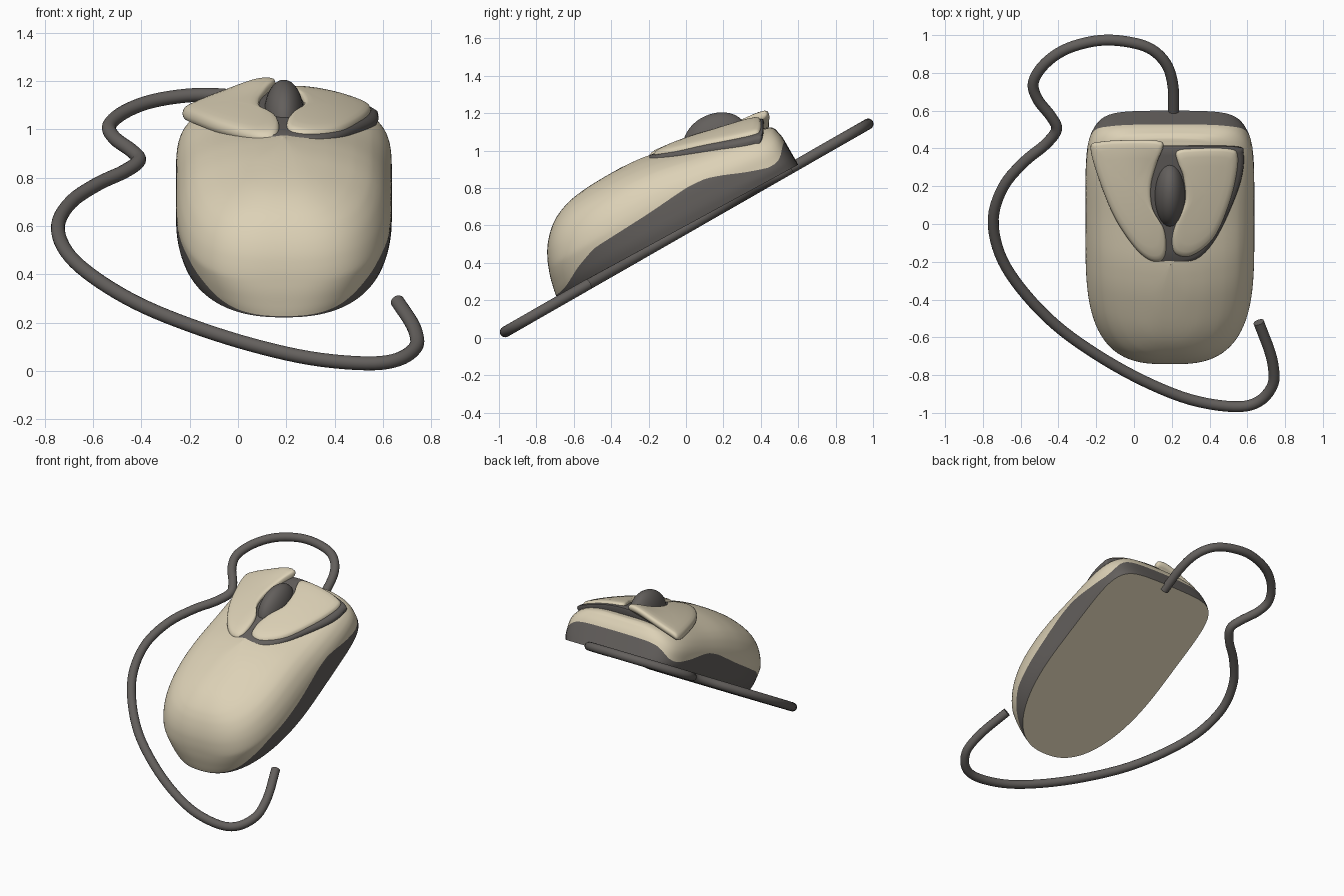
import bpy, bmesh, math
from mathutils import Vector

if "Cube" in bpy.data.objects:
    bpy.data.objects.remove(bpy.data.objects["Cube"])

TILT, LIFT, CX = math.radians(29.8), 0.585, 0.19
C, S = math.cos(TILT), math.sin(TILT)


def material(name, rgb):
    m = bpy.data.materials.new(name)
    m.diffuse_color = (*rgb, 1)
    m.use_nodes = True
    m.node_tree.nodes["Principled BSDF"].inputs["Base Color"].default_value = m.diffuse_color
    return m


CREAM = material("cream plastic", (0.72, 0.64, 0.47))
GREY = material("dark grey plastic", (0.125, 0.115, 0.108))


def interp(table, v):
    """Piecewise linear lookup."""
    if v <= table[0][0]:
        return table[0][1]
    for (a, p), (b, q) in zip(table, table[1:]):
        if v <= b:
            return p + (q - p) * (v - a) / (b - a)
    return table[-1][1]


def soft(table, v, d):
    return sum(interp(table, v + k * d) for k in (-1, -0.5, 0, 0.5, 1)) / 5


def tilt(x, u, w):
    """Resting-plane coordinates to world coordinates."""
    return Vector((x + CX, u * C - w * S, u * S + w * C + LIFT))


def make_object(name, bm, mats, angle=40):
    bmesh.ops.recalc_face_normals(bm, faces=bm.faces)
    me = bpy.data.meshes.new(name)
    bm.to_mesh(me)
    bm.free()
    ob = bpy.data.objects.new(name, me)
    bpy.context.collection.objects.link(ob)
    for m in mats:
        me.materials.append(m)
    bpy.ops.object.select_all(action='DESELECT')
    ob.select_set(True)
    bpy.context.view_layer.objects.active = ob
    bpy.ops.object.shade_smooth_by_angle(angle=math.radians(angle))
    return ob


def loft(bm, rings, paint=lambda j: 0):
    vs = [[bm.verts.new(p) for p in ring] for ring in rings]
    n = len(vs[0])
    for j in range(len(vs) - 1):
        for i in range(n):
            k = (i + 1) % n
            f = bm.faces.new((vs[j][i], vs[j][k], vs[j + 1][k], vs[j + 1][i]))
            f.material_index = paint(j)
    bm.faces.new(vs[0][::-1])
    bm.faces.new(vs[-1])


# Body: rounded outline lofted upward, with a dark skirt of varying height
HEIGHT = [(-0.8, 0.45), (-0.4, 0.468), (-0.15, 0.462), (0.0, 0.443), (0.1, 0.418),
          (0.22, 0.385), (0.43, 0.338), (0.6, 0.29), (0.67, 0.278)]
SKIRT = [(-0.784, 0.033), (-0.73, 0.047), (-0.62, 0.105), (-0.49, 0.152), (-0.14, 0.168),
         (0.11, 0.187), (0.22, 0.18), (0.315, 0.148), (0.41, 0.107), (0.55, 0.058),
         (0.62, 0.068), (0.685, 0.15)]
WIDE = [(0, 0.965), (0.12, 1), (0.4, 1), (0.5, 0.985), (0.6, 0.95), (0.72, 0.88), (0.83, 0.75),
        (0.92, 0.51), (0.97, 0.26), (1, 0)]
FRONT = [(0, 1), (0.1, 0.995), (0.3, 0.968), (0.47, 0.932), (0.62, 0.885), (0.75, 0.82),
         (0.85, 0.745), (0.92, 0.66), (0.97, 0.48), (1, 0)]
REAR = [(0, 1), (0.6, 1), (0.83, 0.98), (0.92, 0.93), (0.97, 0.6), (1, 0)]
TAIL_POWER = [(0.05, 2.35), (0.4, 3.0)]


def outline(a, f):
    """Plan outline: blunt tail in front, nearly square and slightly bowed behind."""
    c, s = math.cos(a), math.sin(a)
    n, reach = (6.5, 0.675) if s > 0 else (interp(TAIL_POWER, f), 0.785)
    r = (abs(c) ** n + abs(s) ** n) ** (-1 / n)
    return 0.447 * c * r, reach * s * r + max(0, s * r) ** 3 * 0.015 * (1 - (c * r) ** 2)


def body():
    sides, low, high = 144, 6, 46
    rings = [[] for _ in range(low + high + 1)]
    for i in range(sides):
        a = 2 * math.pi * i / sides
        ends = REAR if math.sin(a) > 0 else FRONT
        px, pu = outline(a, 0.2)
        floor = 0.012 - 0.022 * pu
        top = soft(HEIGHT, pu, 0.05)
        band = max(soft(SKIRT, pu, 0.025), floor + 0.003)
        f0, fb = floor / top, band / top
        for j in range(low + high + 1):
            if j <= low:
                f = f0 + (fb - f0) * j / low
            else:
                f = fb + (1 - fb) * (1 - (1 - (j - low) / high) ** 1.6)
            d = 0.05 * min(1, (1 - f) / 0.12)
            px, pu = outline(a, f)
            x, u = px * soft(WIDE, f, d), pu * soft(ends, f, d)
            if j == low + high:
                x, u = px * 0.01, pu * 0.01
            rings[j].append(tilt(x, u, f * soft(HEIGHT, u, 0.05)))
    bm = bmesh.new()
    loft(bm, rings, lambda j: 1 if j < low else 0)
    make_object("mouse_body", bm, [CREAM, GREY], 50)


# Buttons and their base share one crowned surface
def crown(x, y):
    return 1.073 + 0.363 * y - 0.17 * y * y - 0.58 * (x - 0.185) ** 2


def smooth_loop(pts, steps=6):
    out, n = [], len(pts)
    for i in range(n):
        p = [Vector(pts[(i + k) % n]) for k in (-1, 0, 1, 2)]
        for k in range(steps):
            t = k / steps
            out.append(0.5 * (2 * p[1] + (p[2] - p[0]) * t
                              + (2 * p[0] - 5 * p[1] + 4 * p[2] - p[3]) * t * t
                              + (3 * p[1] - p[0] - 3 * p[2] + p[3]) * t ** 3))
    return out


def pad(name, pts, centre, profile, mat, curl=0):
    loop, mid = smooth_loop(pts), Vector(centre)
    rings = []
    for scale, dz in profile:
        ring = []
        for p in loop:
            x, y = mid + (p - mid) * scale
            z = crown(x, y) + dz
            z += curl * math.exp(-((x - 0.11) ** 2 + (y - 0.44) ** 2) / 0.015)
            ring.append((x, y, z))
        rings.append(ring)
    bm = bmesh.new()
    loft(bm, rings)
    make_object(name, bm, [mat], 50)


INNER = [(0.8, 0), (0.6, 0), (0.4, 0), (0.2, 0), (0.03, 0)]
BUTTON = [(0.95, -0.05), (0.985, -0.04), (1, -0.028), (0.99, -0.017), (0.965, -0.008),
          (0.92, -0.003)] + INNER
BASE = [(0.97, -0.075), (1, -0.04), (0.99, -0.026)] + \
       [(s, -0.02) for s, _ in [(0.95, 0)] + INNER]

pad("button_base",
    [(0.55, 0.41), (0.58, 0.37), (0.575, 0.27), (0.54, 0.15), (0.46, -0.03), (0.38, -0.15),
     (0.3, -0.2), (0.17, -0.21), (0.09, -0.18), (-0.01, -0.07), (-0.09, 0.08), (-0.165, 0.23),
     (-0.205, 0.36), (-0.17, 0.405), (0.0, 0.415), (0.3, 0.415)],
    (0.18, 0.15), BASE, GREY)
pad("left_button",
    [(-0.23, 0.4), (-0.18, 0.435), (0.0, 0.445), (0.13, 0.44), (0.155, 0.41), (0.12, 0.32),
     (0.09, 0.2), (0.1, 0.08), (0.16, -0.03), (0.17, -0.14), (0.145, -0.195), (0.08, -0.19),
     (0.0, -0.12), (-0.1, 0.03), (-0.18, 0.22)],
    (-0.02, 0.2), BUTTON, CREAM, 0.025)
pad("right_button",
    [(0.225, 0.385), (0.3, 0.4), (0.5, 0.4), (0.55, 0.36), (0.53, 0.2), (0.47, 0.02),
     (0.4, -0.1), (0.3, -0.17), (0.22, -0.16), (0.2, -0.09), (0.22, 0.0), (0.27, 0.12),
     (0.26, 0.25), (0.23, 0.33)],
    (0.38, 0.16), BUTTON, CREAM)

body()


# Scroll wheel: flattened ball between the buttons
bm = bmesh.new()
bmesh.ops.create_uvsphere(bm, u_segments=32, v_segments=20, radius=1)
for v in bm.verts:
    v.co = (0.19 + 0.083 * v.co.x, 0.157 + 0.172 * v.co.y,
            1.06 + 0.142 * v.co.z + 0.03 * v.co.y)
make_object("scroll_wheel", bm, [GREY])


# Cord: round tube lying in the tilted resting plane
PATH = [(0.21, 0.56), (0.21, 0.7), (0.18, 0.83), (0.1, 0.92), (-0.02, 0.962), (-0.18, 0.972),
        (-0.35, 0.93), (-0.47, 0.85), (-0.533, 0.75), (-0.51, 0.66), (-0.44, 0.57),
        (-0.41, 0.5), (-0.47, 0.42), (-0.58, 0.33), (-0.69, 0.2), (-0.745, 0.03),
        (-0.71, -0.16), (-0.6, -0.34), (-0.42, -0.53), (-0.2, -0.69), (0.05, -0.83),
        (0.3, -0.93), (0.53, -0.967), (0.66, -0.94), (0.735, -0.85), (0.735, -0.74),
        (0.7, -0.62), (0.66, -0.52)]
path = [Vector((x, y, LIFT + y * S / C)) for x, y in PATH]
line = smooth_loop(path, 5)[5:-10]
line = [path[0]] + line + [path[-1]]
normal = Vector((0, -S, C))
rings = []
for i, p in enumerate(line):
    along = (line[min(i + 1, len(line) - 1)] - line[max(i - 1, 0)]).normalized()
    side = along.cross(normal)
    rings.append([p + 0.029 * (side * math.cos(k * math.pi / 8) + normal * math.sin(k * math.pi / 8))
                  for k in range(16)])
bm = bmesh.new()
loft(bm, rings)
make_object("cord", bm, [GREY])
